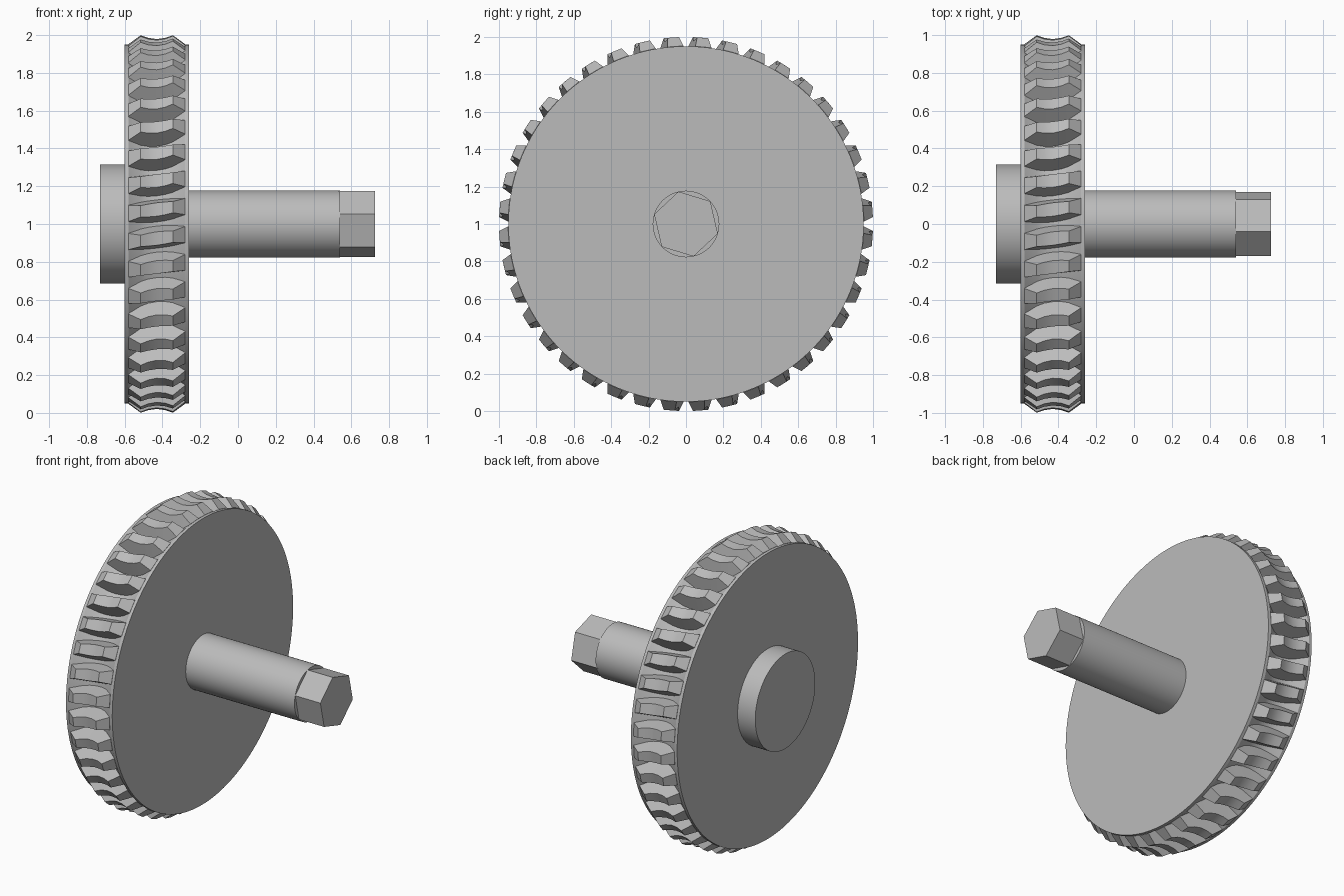
import bpy, bmesh
from math import cos, sin, pi, radians

cube = bpy.data.objects.get("Cube")
if cube:
    bpy.data.objects.remove(cube)

AXLE_Z = 1.0       # height of the rotation axis
WHEEL_X = -0.43    # middle plane of the wheel
TEETH = 40

steel = bpy.data.materials.new("grey steel")
steel.use_nodes = True
steel.diffuse_color = (0.5, 0.5, 0.5, 1)
steel.node_tree.nodes["Principled BSDF"].inputs["Base Color"].default_value = (0.5, 0.5, 0.5, 1)


def polar(x, r, a):
    return (x, r * cos(a), AXLE_Z + r * sin(a))


def loft(bm, rings):
    """Skin closed rings of equal size and cap both ends."""
    loops = [[bm.verts.new(p) for p in ring] for ring in rings]
    for lo, hi in zip(loops, loops[1:]):
        for i in range(len(lo)):
            j = (i + 1) % len(lo)
            bm.faces.new((lo[i], lo[j], hi[j], hi[i]))
    bm.faces.new(loops[0])
    bm.faces.new(loops[-1])


def finish(name, bm, smooth_angle):
    bmesh.ops.recalc_face_normals(bm, faces=bm.faces)
    mesh = bpy.data.meshes.new(name)
    bm.to_mesh(mesh)
    bm.free()
    mesh.materials.append(steel)
    obj = bpy.data.objects.new(name, mesh)
    bpy.context.collection.objects.link(obj)
    bpy.ops.object.select_all(action='DESELECT')
    obj.select_set(True)
    bpy.context.view_layer.objects.active = obj
    bpy.ops.object.shade_smooth_by_angle(angle=radians(smooth_angle))


def turned(name, profile, sides, start=0.0):
    """Solid turned about the axle from (x, radius) points."""
    bm = bmesh.new()
    loft(bm, [[polar(x, r, start + 2 * pi * i / sides) for i in range(sides)]
              for x, r in profile])
    finish(name, bm, 20)


# Wheel body with a hollowed rim, hub, shaft and hexagonal shaft end
half_rim = [(0.17, 0.95), (0.15, 0.95), (0.085, 0.905), (0.045, 0.89)]
rim = ([(WHEEL_X - x, r) for x, r in half_rim] + [(WHEEL_X, 0.885)]
       + [(WHEEL_X + x, r) for x, r in reversed(half_rim)])
turned("wheel_body", rim, 160)
turned("hub", [(-0.73, 0.315), (-0.59, 0.315)], 96)
turned("shaft", [(-0.27, 0.178), (0.54, 0.178)], 72)
turned("hex_end", [(0.53, 0.178), (0.725, 0.178)], 6, radians(43))


# Slanted teeth with a throated crest: (offset, crest radius, root radius)
def half_width(r):
    return 0.03 + 0.32 * (1.0 - r)


half_tooth = [(0.15, 0.952, 0.93), (0.085, 1.0, 0.89), (0.045, 0.986, 0.875)]
sections = ([(-x, c, r) for x, c, r in half_tooth] + [(0, 0.98, 0.87)]
            + list(reversed(half_tooth)))
bm = bmesh.new()
for n in range(TEETH):
    middle = 2 * pi * (n + 0.5) / TEETH
    rings = []
    for dx, crest, root in sections:
        a = middle - 0.13 * dx
        rings.append([polar(WHEEL_X + dx, r, a + side * half_width(r))
                      for r, side in ((root, -1), (crest, -1), (crest, 1), (root, 1))])
    loft(bm, rings)
finish("teeth", bm, 25)
